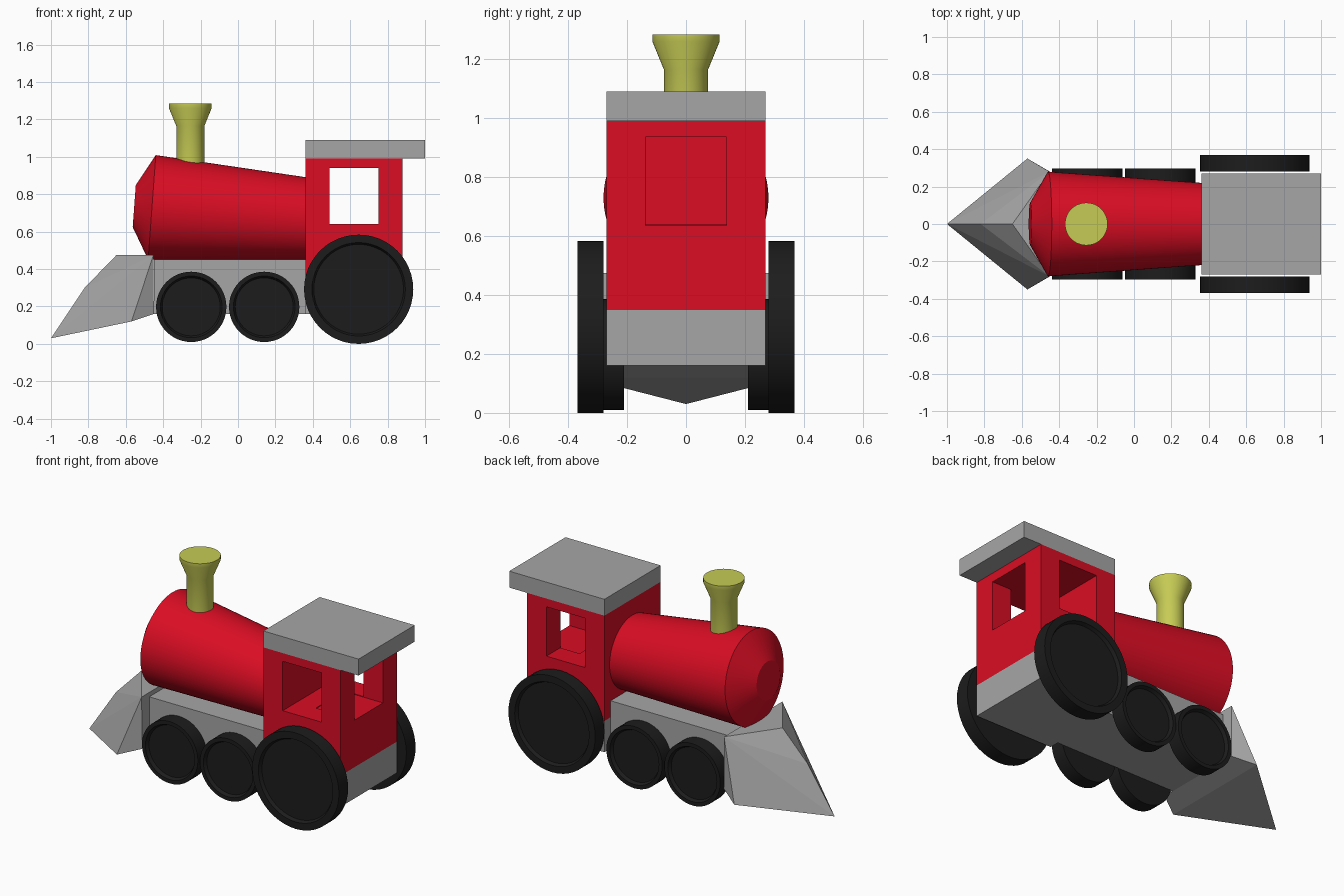
import bpy, bmesh, math
from mathutils import Vector

if "Cube" in bpy.data.objects:
    bpy.data.objects.remove(bpy.data.objects["Cube"])


def material(name, rgb):
    m = bpy.data.materials.new(name)
    m.diffuse_color = (*rgb, 1)
    m.use_nodes = True
    m.node_tree.nodes["Principled BSDF"].inputs["Base Color"].default_value = m.diffuse_color
    return m


RED = material("red paint", (0.70, 0.004, 0.017))
GREY = material("grey metal", (0.38, 0.38, 0.38))
BLACK = material("black rubber", (0.012, 0.012, 0.012))
YELLOW = material("brass yellow", (0.57, 0.60, 0.09))


def finish(bm, name, mat, smooth=False):
    bmesh.ops.recalc_face_normals(bm, faces=bm.faces)
    me = bpy.data.meshes.new(name)
    bm.to_mesh(me)
    bm.free()
    ob = bpy.data.objects.new(name, me)
    bpy.context.collection.objects.link(ob)
    me.materials.append(mat)
    if smooth:
        bpy.ops.object.select_all(action='DESELECT')
        ob.select_set(True)
        bpy.context.view_layer.objects.active = ob
        bpy.ops.object.shade_smooth_by_angle(angle=math.radians(25))
    return ob


def box(name, mat, lo, hi):
    bm = bmesh.new()
    bmesh.ops.create_cube(bm, size=1)
    lo, hi = Vector(lo), Vector(hi)
    for v in bm.verts:
        v.co = (lo + hi) / 2 + v.co * (hi - lo)
    return finish(bm, name, mat)


def lathe(name, mat, origin, axis, profile, n=48):
    """Revolve (height, radius) points around an axis."""
    q = Vector((0, 0, 1)).rotation_difference(Vector(axis))
    bm = bmesh.new()
    rings = []
    for h, r in profile:
        rings.append([bm.verts.new(Vector(origin) + q @ Vector((
            r * math.cos(2 * math.pi * i / n), r * math.sin(2 * math.pi * i / n), h)))
            for i in range(n)])
    for a, b in zip(rings, rings[1:]):
        for i in range(n):
            j = (i + 1) % n
            bm.faces.new((a[i], a[j], b[j], b[i]))
    bm.faces.new(rings[0])
    bm.faces.new(rings[-1])
    return finish(bm, name, mat, True)


# Boiler: tapered, tilted so its underside stays level, with a bevelled nose
lathe("boiler", RED, (-0.46, 0, 0.73), (0.82, 0, -0.06),
      [(-0.095, 0.113), (0, 0.28), (0.84, 0.2185)], 64)

# Chimney
lathe("chimney", YELLOW, (-0.255, 0, 0), (0, 0, 1),
      [(0.93, 0.075), (1.165, 0.075), (1.26, 0.114), (1.284, 0.114)])

# Chassis, cab base and roof
box("chassis", GREY, (-0.45, -0.21, 0.16), (0.36, 0.21, 0.45))
box("cab_base", GREY, (0.36, -0.27, 0.16), (0.88, 0.27, 0.35))
box("roof", GREY, (0.36, -0.27, 0.99), (1.0, 0.27, 1.09))

# Cab with a window through both sides and one in the back
cab = box("cab", RED, (0.36, -0.27, 0.35), (0.88, 0.27, 0.99))
for name, lo, hi in (("side_window_cutter", (0.49, -0.5, 0.64), (0.75, 0.5, 0.94)),
                     ("back_window_cutter", (0.62, -0.137, 0.636), (1.1, 0.137, 0.936))):
    cutter = box(name, RED, lo, hi)
    mod = cab.modifiers.new(name, 'BOOLEAN')
    mod.operation = 'DIFFERENCE'
    mod.solver = 'EXACT'
    mod.object = cutter
    cutter.hide_render = True
    cutter.hide_viewport = True

# Wheels with a shallow recessed face
for side, s in (("front", -1), ("back", 1)):
    for part, x, r, y, w, rim in (("small_wheel_1", -0.25, 0.188, 0.21, 0.087, 0.155),
                                  ("small_wheel_2", 0.14, 0.188, 0.21, 0.087, 0.155),
                                  ("big_wheel", 0.645, 0.292, 0.28, 0.088, 0.24)):
        z = 0.292 if r > 0.2 else 0.198
        lathe(f"{side}_{part}", BLACK, (x, s * y, z), (0, s, 0),
              [(0, r), (w, r), (w, rim + 0.01), (w - 0.02, rim)])

# Plough: a faceted wedge wrapped around its key corners
bm = bmesh.new()
for p in ((-1.0, 0, 0.03), (-0.82, 0, 0.30), (-0.65, 0, 0.43), (-0.65, 0, 0.475)):
    bm.verts.new(p)
for s in (-1, 1):
    for x, y, z in ((-0.57, 0.35, 0.12), (-0.45, 0.28, 0.16),
                    (-0.452, 0.28, 0.43), (-0.452, 0.28, 0.475)):
        bm.verts.new((x, s * y, z))
bmesh.ops.convex_hull(bm, input=bm.verts)
finish(bm, "plough", GREY)
